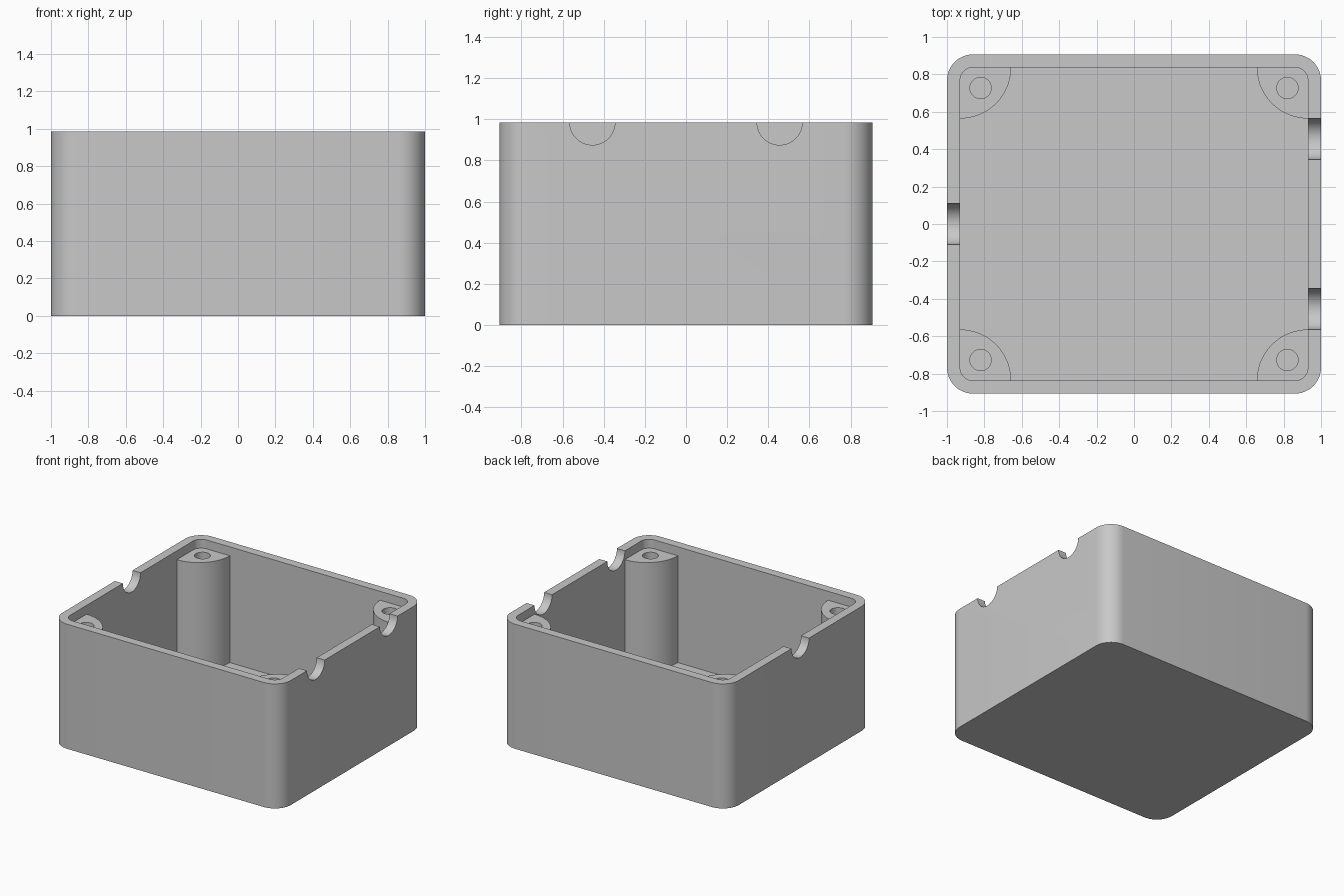
import bpy, bmesh, math
from mathutils import Matrix, Vector

HALF_X, HALF_Y, HEIGHT = 1.0, 0.907, 0.985
WALL = 0.07
INNER_X, INNER_Y = HALF_X - WALL, HALF_Y - WALL
POST_TOP, POST_RADIUS = HEIGHT - WALL, 0.273
HOLE_INSET, HOLE_RADIUS, HOLE_BOTTOM = 0.11, 0.057, 0.4
NOTCH_RADIUS, NOTCH_Y = 0.11, 0.455
ABOVE = HEIGHT + 0.2

if "Cube" in bpy.data.objects:
    bpy.data.objects.remove(bpy.data.objects["Cube"], do_unlink=True)

grey = bpy.data.materials.new("plain_grey")
grey.use_nodes = True
colour = (0.58, 0.58, 0.58, 1)
grey.diffuse_color = colour
grey.node_tree.nodes["Principled BSDF"].inputs["Base Color"].default_value = colour


def to_object(bm, name):
    mesh = bpy.data.meshes.new(name)
    bm.to_mesh(mesh)
    bm.free()
    mesh.materials.append(grey)
    obj = bpy.data.objects.new(name, mesh)
    bpy.context.scene.collection.objects.link(obj)
    return obj


def rounded_block(name, half_x, half_y, bottom, top, radius):
    """Box with rounded upright edges."""
    bm = bmesh.new()
    bmesh.ops.create_cube(bm, size=1)
    bmesh.ops.scale(bm, vec=(2 * half_x, 2 * half_y, top - bottom), verts=bm.verts)
    bmesh.ops.translate(bm, vec=(0, 0, (top + bottom) / 2), verts=bm.verts)
    upright = [e for e in bm.edges
               if abs(e.verts[0].co.z - e.verts[1].co.z) > 0.01]
    bmesh.ops.bevel(bm, geom=upright, offset=radius, segments=12,
                    profile=0.5, affect='EDGES')
    return to_object(bm, name)


def rod(name, start, end, radius, sides=64):
    """Cylinder between two points."""
    start, end = Vector(start), Vector(end)
    axis = end - start
    turn = axis.to_track_quat('Z', 'Y').to_matrix().to_4x4()
    bm = bmesh.new()
    bmesh.ops.create_cone(bm, cap_ends=True, segments=sides, radius1=radius,
                          radius2=radius, depth=axis.length,
                          matrix=Matrix.Translation((start + end) / 2) @ turn)
    return to_object(bm, name)


def cut(target, cutter):
    """Subtract the cutter, then discard it."""
    mod = target.modifiers.new("cut", 'BOOLEAN')
    mod.operation = 'DIFFERENCE'
    mod.solver = 'EXACT'
    mod.object = cutter
    cutter.hide_render = True
    bpy.context.view_layer.objects.active = target
    bpy.ops.object.modifier_apply(modifier=mod.name)
    bpy.data.objects.remove(cutter, do_unlink=True)


corners = [(sx, sy) for sx in (-1, 1) for sy in (-1, 1)]

# Outer shell
body = rounded_block("enclosure_body", HALF_X, HALF_Y, 0, HEIGHT, 0.14)

# Lower cavity, leaving a quarter-round post in every corner
cavity = rounded_block("cavity", INNER_X, INNER_Y, WALL, POST_TOP + 0.03, WALL)
for sx, sy in corners:
    x, y = sx * INNER_X, sy * INNER_Y
    cut(cavity, rod("post", (x, y, -0.1), (x, y, ABOVE), POST_RADIUS, 96))
cut(body, cavity)

# Upper cavity, open above the post tops
cut(body, rounded_block("opening", INNER_X, INNER_Y, POST_TOP, ABOVE, WALL))

# Blind screw holes in the posts
for sx, sy in corners:
    x, y = sx * (INNER_X - HOLE_INSET), sy * (INNER_Y - HOLE_INSET)
    cut(body, rod("screw_hole", (x, y, HOLE_BOTTOM), (x, y, ABOVE), HOLE_RADIUS, 32))

# Half-round cable notches: two in the left wall, one in the right wall
for side, y in ((1, NOTCH_Y), (1, -NOTCH_Y), (-1, 0)):
    cut(body, rod("cable_notch", (side * (INNER_X - 0.005), y, HEIGHT),
                  (side * (HALF_X + 0.1), y, HEIGHT), NOTCH_RADIUS))

# Smooth curved faces, sharp corners
bpy.ops.object.select_all(action='DESELECT')
body.select_set(True)
bpy.context.view_layer.objects.active = body
bpy.ops.object.shade_smooth_by_angle(angle=math.radians(30))
